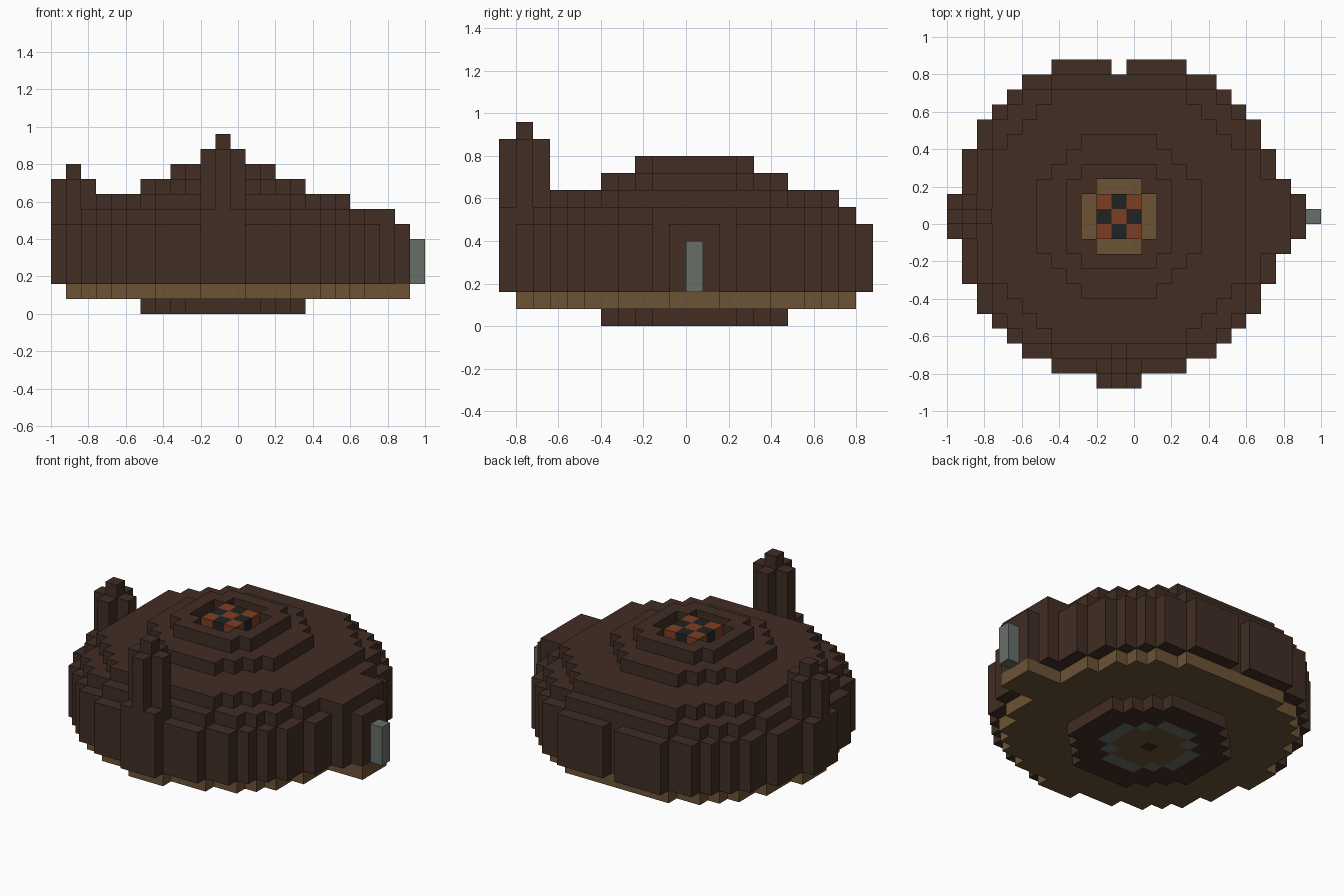
import bpy
import bmesh
from mathutils import Vector

cube = bpy.data.objects.get("Cube")
if cube:
    bpy.data.objects.remove(cube, do_unlink=True)

UNIT = 0.08                            # edge length of one block
CENTRE = Vector((-0.08, 0.04, 0.04))   # middle of the lowest centre block


def material(name, rgb):
    mat = bpy.data.materials.new(name)
    mat.use_nodes = True
    colour = (*rgb, 1.0)
    mat.diffuse_color = colour
    bsdf = mat.node_tree.nodes["Principled BSDF"]
    bsdf.inputs["Base Color"].default_value = colour
    bsdf.inputs["Roughness"].default_value = 0.9
    return mat


MATERIALS = {
    "brown": material("dark_brown", (0.053, 0.026, 0.017)),
    "tan": material("tan_wood", (0.150, 0.086, 0.035)),
    "ember": material("ember_orange", (0.21, 0.047, 0.016)),
    "coal": material("coal_black", (0.015, 0.017, 0.016)),
    "grey": material("stone_grey", (0.140, 0.158, 0.138)),
}

grid = {}   # block position -> (part, colour)


def put(part, colour, cells, levels):
    for x, y in cells:
        for z in levels:
            grid[x, y, z] = (part, colour)


def cut(cells, levels):
    for x, y in cells:
        for z in levels:
            grid.pop((x, y, z), None)


def box(x0, x1, y0, y1):
    return [(x, y) for x in range(x0, x1 + 1) for y in range(y0, y1 + 1)]


def disc(r, limit):
    return [(x, y) for x, y in box(-r, r, -r, r) if x * x + y * y <= limit]


def cross(cx, cy):
    return [(cx + x, cy + y) for x, y in disc(1, 1)]


# Stepped round body, with a notch at the back
put("body", "brown", disc(10, 121), range(2, 6))
put("body", "brown", disc(9, 100), [6])
put("body", "brown", disc(8, 81), [7])
put("body", "brown", disc(5, 30), [8])
put("body", "brown", disc(3, 14), [9])
cut([(0, 10)], range(2, 6))

# Side ledge with a grey post
put("side_ledge", "brown", box(10, 11, -2, 2), range(2, 7))
put("side_ledge", "brown", box(12, 12, -1, 1), range(2, 6))
put("side_post", "grey", [(13, 0)], range(2, 5))

# Front and side towers: square foot, cross shaft, single block on top
put("front_tower", "brown", box(-1, 1, -11, -9), range(2, 7))
put("front_tower", "brown", cross(0, -10), range(7, 11))
put("front_tower", "brown", [(0, -10)], [11])
put("side_tower", "brown", box(-11, -9, -1, 1), range(2, 6))
put("side_tower", "brown", cross(-10, 0), range(6, 9))
put("side_tower", "brown", [(-10, 0)], [9])

# Fire pit: tan lining around a checked bed of embers
cut(disc(2, 5), [9])
put("pit_lining", "tan", disc(2, 5), [8])
for x, y in box(-1, 1, -1, 1):
    put("ember_bed", "coal" if (x + y) % 2 else "ember", [(x, y)], [9])

# Tan underplate, reaching below the towers and the ledge
put("underplate", "tan", disc(9, 100), [1])
put("underplate", "tan", box(10, 12, -1, 1), [1])
put("underplate", "tan", box(-10, -10, -1, 1), [1])
put("underplate", "tan", box(-1, 1, -10, -10), [1])

# Round foot with coloured rings underneath
put("foot", "brown", disc(5, 30), [0])
put("foot", "grey", disc(3, 10), [0])
put("foot", "tan", disc(2, 5), [0])
put("foot", "brown", [(0, 0)], [0])

DIRECTIONS = [Vector(d) for d in ((1, 0, 0), (-1, 0, 0), (0, 1, 0),
                                  (0, -1, 0), (0, 0, 1), (0, 0, -1))]


def build(part):
    """Make one object from the outside faces of the part's blocks."""
    colours = sorted({c for p, c in grid.values() if p == part})
    bm = bmesh.new()
    for cell, (owner, colour) in grid.items():
        if owner != part:
            continue
        pos = Vector(cell)
        for d in DIRECTIONS:
            if tuple(int(v) for v in pos + d) in grid:
                continue
            u = Vector((d.y, d.z, d.x))
            v = d.cross(u)
            corners = [pos + (d + a * u + b * v) / 2
                       for a, b in ((-1, -1), (1, -1), (1, 1), (-1, 1))]
            face = bm.faces.new([bm.verts.new(c * UNIT + CENTRE) for c in corners])
            face.material_index = colours.index(colour)
    bmesh.ops.remove_doubles(bm, verts=bm.verts, dist=0.001)
    mesh = bpy.data.meshes.new(part)
    bm.to_mesh(mesh)
    bm.free()
    for c in colours:
        mesh.materials.append(MATERIALS[c])
    bpy.context.collection.objects.link(bpy.data.objects.new(part, mesh))


for part in sorted({p for p, c in grid.values()}):
    build(part)
